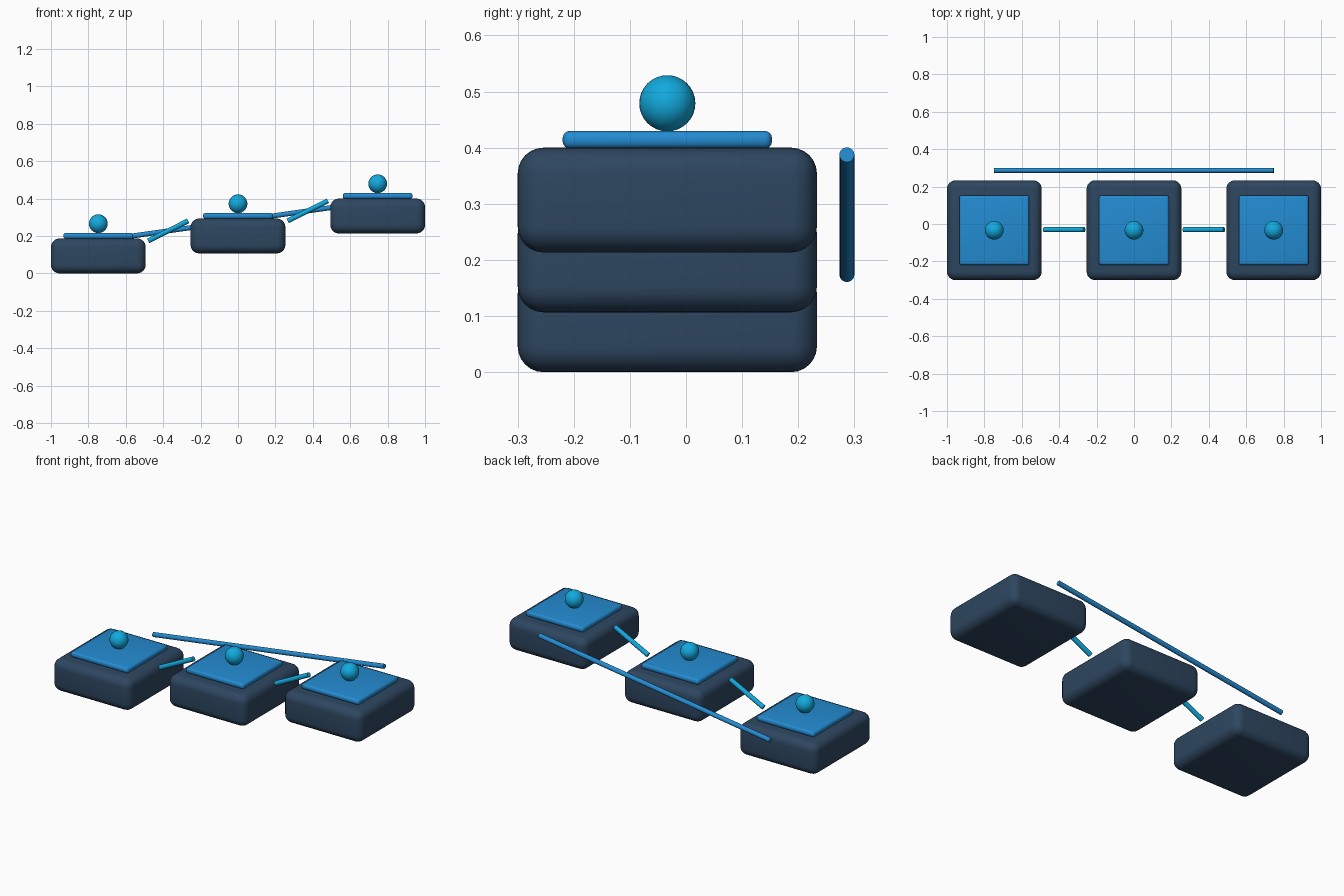
import bpy, math
from mathutils import Vector

if "Cube" in bpy.data.objects:
    bpy.data.objects.remove(bpy.data.objects["Cube"])


def material(name, rgb):
    m = bpy.data.materials.new(name)
    m.diffuse_color = (*rgb, 1)
    m.use_nodes = True
    m.node_tree.nodes["Principled BSDF"].inputs["Base Color"].default_value = m.diffuse_color
    return m


NAVY = material("navy", (0.027, 0.062, 0.117))
BLUE = material("blue", (0.017, 0.26, 0.64))
CYAN = material("cyan", (0.006, 0.40, 0.73))


def finish(name, mat, angle=40):
    ob = bpy.context.object
    ob.name = name
    ob.data.materials.append(mat)
    bpy.ops.object.shade_smooth_by_angle(angle=math.radians(angle))
    return ob


def rounded_box(name, size, centre, radius, segments, mat):
    bpy.ops.mesh.primitive_cube_add(size=1, location=centre)
    bpy.context.object.scale = size
    bpy.ops.object.transform_apply(location=False, rotation=False, scale=True)
    bevel = bpy.context.object.modifiers.new("rounding", "BEVEL")
    bevel.width = radius
    bevel.segments = segments
    bpy.ops.object.modifier_apply(modifier=bevel.name)
    return finish(name, mat)


def rod(name, start, end, radius, mat):
    a, b = Vector(start), Vector(end)
    bpy.ops.mesh.primitive_cylinder_add(vertices=32, radius=radius,
                                        depth=(b - a).length, location=(a + b) / 2)
    bpy.context.object.rotation_euler = (b - a).to_track_quat('Z', 'Y').to_euler()
    return finish(name, mat)


PITCH, RISE, Y = 0.7467, 0.1067, -0.0333

# Three ascending steps, each with a plate and a ball on top
for i in range(3):
    x, z = (i - 1) * PITCH, i * RISE
    rounded_box(f"step_block_{i + 1}", (0.5067, 0.5333, 0.1867),
                (x, Y, z + 0.0933), 0.046, 6, NAVY)
    rounded_box(f"top_plate_{i + 1}", (0.3733, 0.3733, 0.032),
                (x, Y, z + 0.2007), 0.0135, 4, BLUE)
    bpy.ops.mesh.primitive_uv_sphere_add(segments=32, ring_count=16, radius=0.05,
                                         location=(x, Y, z + 0.2657))
    finish(f"ball_{i + 1}", CYAN)

# Slanted connectors in the gaps between steps
for i in range(2):
    x, z = (i - 0.5) * PITCH, 0.2275 + i * RISE
    rod(f"connector_{i + 1}", (x - 0.1073, Y + 0.003, z - 0.0537),
        (x + 0.1073, Y + 0.003, z + 0.0537), 0.0133, CYAN)

# Long sloping rail behind the steps
rod("back_rail", (-PITCH, 0.2867, 0.1740), (PITCH, 0.2867, 0.3873), 0.0133, BLUE)
